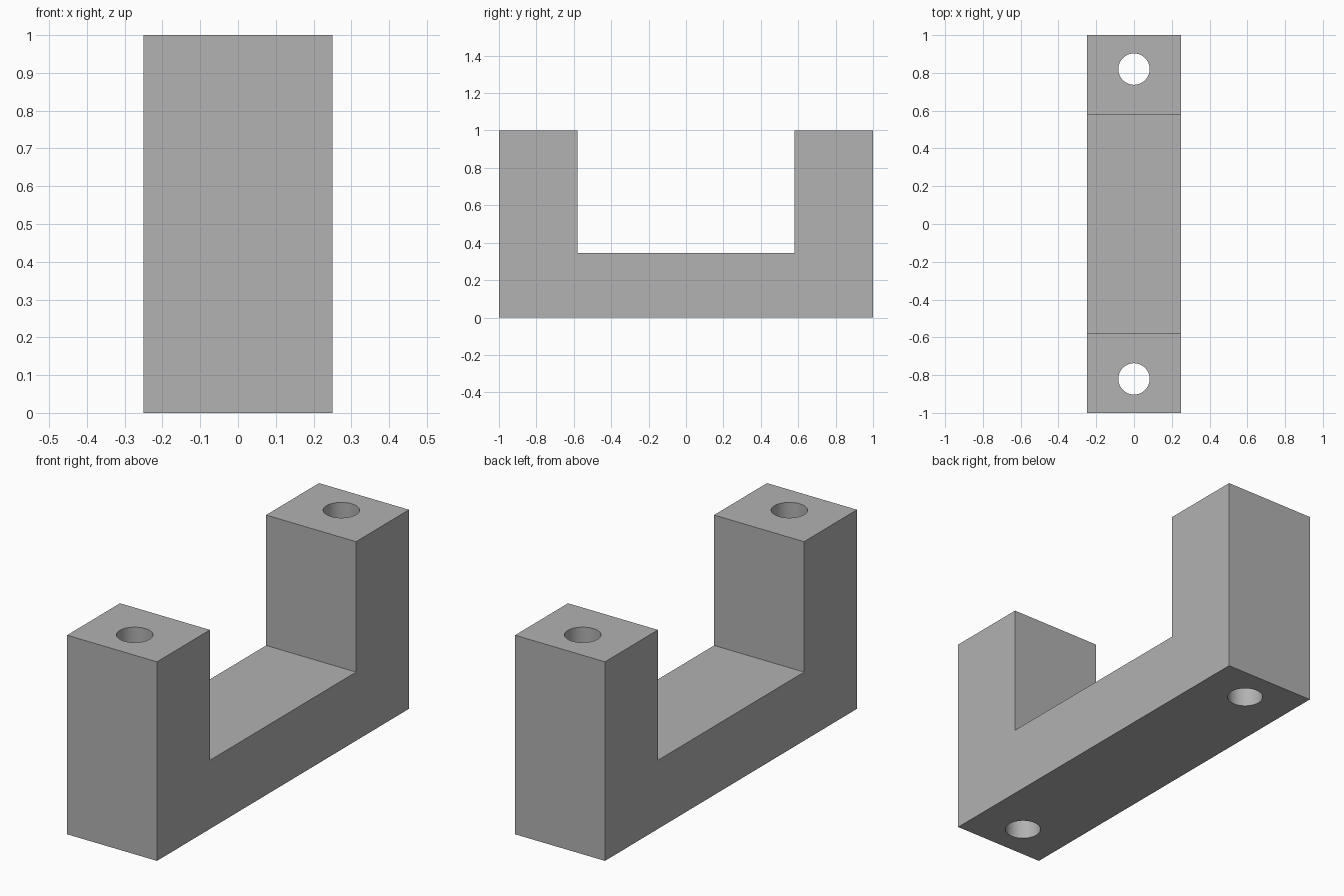
import bpy
import bmesh

cube = bpy.data.objects.get("Cube")
if cube:
    bpy.data.objects.remove(cube, do_unlink=True)

HALF_WIDTH, HEIGHT = 0.25, 1.0
INNER_Y, FLOOR_Z = 0.58, 0.345
HOLE_Y, HOLE_RADIUS = 0.82, 0.083

# Plain grey material
grey = bpy.data.materials.new("plain grey")
grey.use_nodes = True
colour = (0.445, 0.445, 0.445, 1)
grey.diffuse_color = colour
grey.node_tree.nodes["Principled BSDF"].inputs["Base Color"].default_value = colour

# U-shaped bracket: side profile extruded across the width
half = [(1, 0), (1, HEIGHT), (INNER_Y, HEIGHT), (INNER_Y, FLOOR_Z)]
profile = half + [(-y, z) for y, z in reversed(half)]
bm = bmesh.new()
face = bm.faces.new([bm.verts.new((-HALF_WIDTH, y, z)) for y, z in profile])
ext = bmesh.ops.extrude_face_region(bm, geom=[face])
moved = [v for v in ext["geom"] if isinstance(v, bmesh.types.BMVert)]
bmesh.ops.translate(bm, verts=moved, vec=(2 * HALF_WIDTH, 0, 0))
bmesh.ops.recalc_face_normals(bm, faces=bm.faces)
mesh = bpy.data.meshes.new("bracket")
bm.to_mesh(mesh)
bm.free()
mesh.materials.append(grey)
bracket = bpy.data.objects.new("bracket", mesh)
bpy.context.collection.objects.link(bracket)

# Vertical bolt hole through each upright
for side in (-1, 1):
    bpy.ops.mesh.primitive_cylinder_add(
        vertices=64, radius=HOLE_RADIUS, depth=HEIGHT + 0.4,
        location=(0, side * HOLE_Y, HEIGHT / 2))
    cutter = bpy.context.object
    cutter.name = "hole_cutter"
    cutter.hide_render = True
    cutter.data.materials.append(grey)
    cut = bracket.modifiers.new("bolt hole", "BOOLEAN")
    cut.operation, cut.solver, cut.object = "DIFFERENCE", "EXACT", cutter
    bpy.ops.object.select_all(action="DESELECT")
    bracket.select_set(True)
    bpy.context.view_layer.objects.active = bracket
    bpy.ops.object.modifier_apply(modifier=cut.name)
    bpy.data.objects.remove(cutter, do_unlink=True)

# Round hole walls, crisp outer edges
bpy.ops.object.shade_smooth_by_angle()
